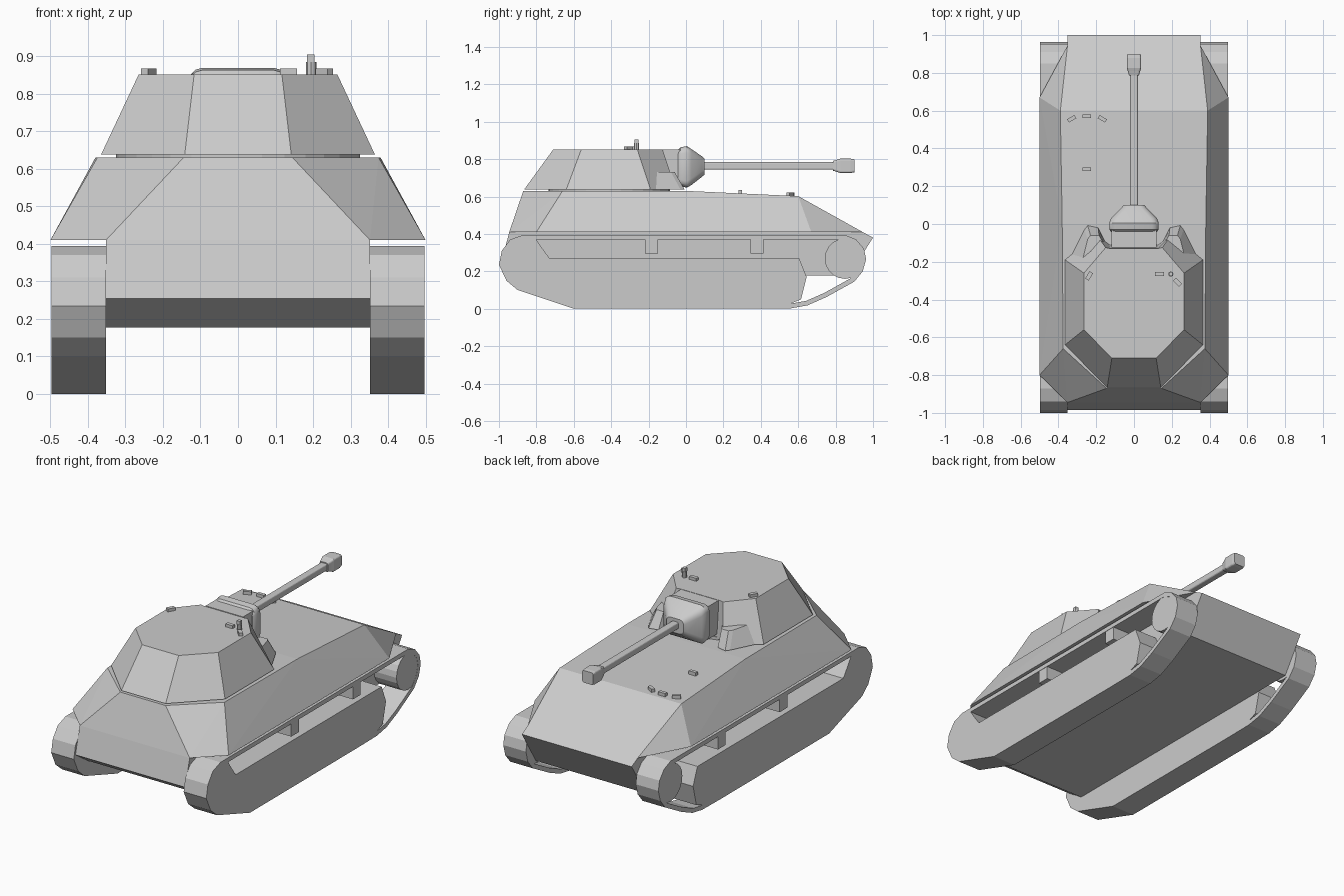
import bpy, bmesh, math
from mathutils import Vector, Matrix

if "Cube" in bpy.data.objects:
    bpy.data.objects.remove(bpy.data.objects["Cube"])


def finish(name, bm, mirror=False):
    bmesh.ops.recalc_face_normals(bm, faces=bm.faces[:])
    me = bpy.data.meshes.new(name)
    bm.to_mesh(me)
    bm.free()
    ob = bpy.data.objects.new(name, me)
    bpy.context.collection.objects.link(ob)
    if mirror:
        ob.modifiers.new("Mirror", 'MIRROR').use_mirror_merge = False
    return ob


def loft(name, sections, mirror=False):
    """Skin a list of equal-length closed sections and cap the ends."""
    bm = bmesh.new()
    rings = [[bm.verts.new(p) for p in s] for s in sections]
    n = len(rings[0])
    for a, b in zip(rings, rings[1:]):
        for i in range(n):
            j = (i + 1) % n
            bm.faces.new((a[i], a[j], b[j], b[i]))
    bm.faces.new(rings[0])
    bm.faces.new(rings[-1])
    return finish(name, bm, mirror)


def side_profile(name, pts, x0, x1, mirror=False):
    """Extrude a (y, z) outline between two x positions."""
    return loft(name, [[(x, y, z) for y, z in pts] for x in (x0, x1)], mirror)


def flat(pts, z):
    return [(x, y, z) for x, y in pts]


def both_sides(pts):
    return pts + [(-x, y) for x, y in reversed(pts)]


def rounded_rect(y, hw, z0, z1, r):
    """Section in the xz plane with chamfered / rounded corners."""
    out = []
    steps = 3
    for cx, cz, a in ((hw - r, z1 - r, 0), (r - hw, z1 - r, 90),
                      (r - hw, z0 + r, 180), (hw - r, z0 + r, 270)):
        for k in range(steps + 1):
            t = math.radians(a + 90 * k / steps)
            out.append((cx + r * math.cos(t), y, cz + r * math.sin(t)))
    return out


def box(name, loc, size, turn=0, mirror=False):
    bm = bmesh.new()
    m = (Matrix.Translation(loc) @ Matrix.Rotation(math.radians(turn), 4, 'Z')
         @ Matrix.Diagonal((*size, 1)))
    bmesh.ops.create_cube(bm, size=1, matrix=m)
    return finish(name, bm, mirror)


def cylinder(name, loc, r, depth, axis, sides, mirror=False):
    bm = bmesh.new()
    m = Matrix.Translation(loc)
    if axis == 'X':
        m = m @ Matrix.Rotation(math.pi / 2, 4, 'Y')
    bmesh.ops.create_cone(bm, cap_ends=True, segments=sides, radius1=r,
                          radius2=r, depth=depth, matrix=m)
    return finish(name, bm, mirror)


def inset(pts, d):
    """Mitred inward offset of a clockwise outline."""
    out = []
    for i, p in enumerate(pts):
        p = Vector(p)
        a = (p - Vector(pts[i - 1])).normalized()
        b = (Vector(pts[(i + 1) % len(pts)]) - p).normalized()
        na, nb = Vector((a.y, -a.x)), Vector((b.y, -b.x))
        m = (na + nb).normalized()
        out.append(tuple(p + m * d / m.dot(na)))
    return out


# Lower hull between the tracks
side_profile("lower_hull", [(-.945, .41), (-.985, .255), (-.87, .177),
                            (.87, .177), (1, .38), (.945, .41)], -.352, .352)

# Sloped upper hull
bm = bmesh.new()
for x, y, z in ((.352, -.945, .41), (.5, -.8, .41), (.5, .67, .41), (.352, .945, .41),
                (.145, -.87, .63), (.375, -.66, .63), (.38, 0, .63), (.39, .6, .602)):
    bm.verts.new((x, y, z))
    bm.verts.new((-x, y, z))
bmesh.ops.convex_hull(bm, input=bm.verts[:])
bmesh.ops.dissolve_limit(bm, angle_limit=.02, verts=bm.verts[:], edges=bm.edges[:])
finish("upper_hull", bm)

# Track bands: clockwise outline seen from the right
outer = [(.56, .002), (.38, 0), (-.6, 0), (-.9, .1), (-.96, .15), (-1, .235),
         (-.985, .31), (-.94, .37), (-.87, .395), (.85, .395), (.91, .37),
         (.952, .32), (.963, .265), (.945, .2), (.9, .145), (.75, .062), (.65, .018)]
inner = inset(outer, .025)
X0, X1 = .352, .497
bm = bmesh.new()
rings = [[bm.verts.new((x, y, z)) for y, z in pts]
         for x, pts in ((X0, outer), (X1, outer), (X1, inner), (X0, inner))]
n = len(outer)
for k in range(4):
    a, b = rings[k], rings[(k + 1) % 4]
    for i in range(n):
        j = (i + 1) % n
        bm.faces.new((a[i], a[j], b[j], b[i]))
finish("track_band", bm, True)

# Solid running gear block inside each track, sprocket and brackets
side_profile("running_gear", inner[:9] + [(-.8, .37), (-.77, .325), (-.73, .27),
             (.605, .27), (.645, .17), (.615, .05)], X0, X1, True)
cylinder("sprocket", (.4245, .85, .268), .108, .143, 'X', 20, True)
for y in (-.185, .38):
    box("return_bracket", (.42, y, .334), (.15, .07, .078), 0, True)

# Turret ring and turret
cylinder("turret_ring", (0, -.41, .632), .325, .03, 'Z', 32)
low = both_sides([(.142, -.865), (.365, -.64), (.365, -.19), (.2, -.055), (.13, -.11)])
top = both_sides([(.117, -.71), (.265, -.56), (.265, -.26), (.15, -.125), (.125, -.13)])
loft("turret", [flat(low, .638), flat(top, .851)])
loft("turret_cheek", [
    flat([(.33, -.165), (.262, -.03), (.245, -.008), (.19, -.02), (.14, -.12)], .638),
    flat([(.27, -.18), (.245, -.08), (.23, -.06), (.185, -.06), (.145, -.13)], .73)], True)

# Gun mantlet and its neck
box("mantlet_neck", (0, -.07, .757), (.24, .11, .19))
mantlet = loft("mantlet", [
    rounded_rect(-.042, .122, .668, .85, .03), rounded_rect(-.03, .13, .655, .863, .035),
    rounded_rect(.005, .131, .647, .869, .035), rounded_rect(.03, .122, .662, .853, .035),
    rounded_rect(.085, .068, .705, .815, .03), rounded_rect(.1, .055, .718, .802, .025)])

# Barrel and muzzle brake
loft("gun_barrel", [rounded_rect(y, .021, .744, .784, .008) for y in (.08, .81)])
loft("muzzle_brake", [
    rounded_rect(y, hw, .764 - hw, .764 + hw, .01)
    for y, hw in ((.785, .026), (.81, .033), (.825, .038), (.88, .038), (.9, .035))])

# Periscopes on the turret roof and hull deck
for x, y, turn in ((-.238, -.275, 60), (.135, -.265, 0), (.23, -.308, -45)):
    box("turret_periscope", (x, y, .857), (.045, .022, .022), turn)
cylinder("roof_sight", (.195, -.265, .865), .014, .04, 'Z', 8)
box("roof_sight_head", (.194, -.265, .894), (.02, .02, .022))
for x, y, z, turn in ((-.25, .57, .609, 0), (-.33, .557, .609, 30),
                      (-.168, .557, .609, -30), (-.25, .29, .623, 0)):
    box("hull_periscope", (x, y, z), (.045, .02, .026), turn)

# Soft shading on the cast mantlet only
bpy.ops.object.select_all(action='DESELECT')
mantlet.select_set(True)
bpy.context.view_layer.objects.active = mantlet
bpy.ops.object.shade_smooth_by_angle(angle=math.radians(35))
